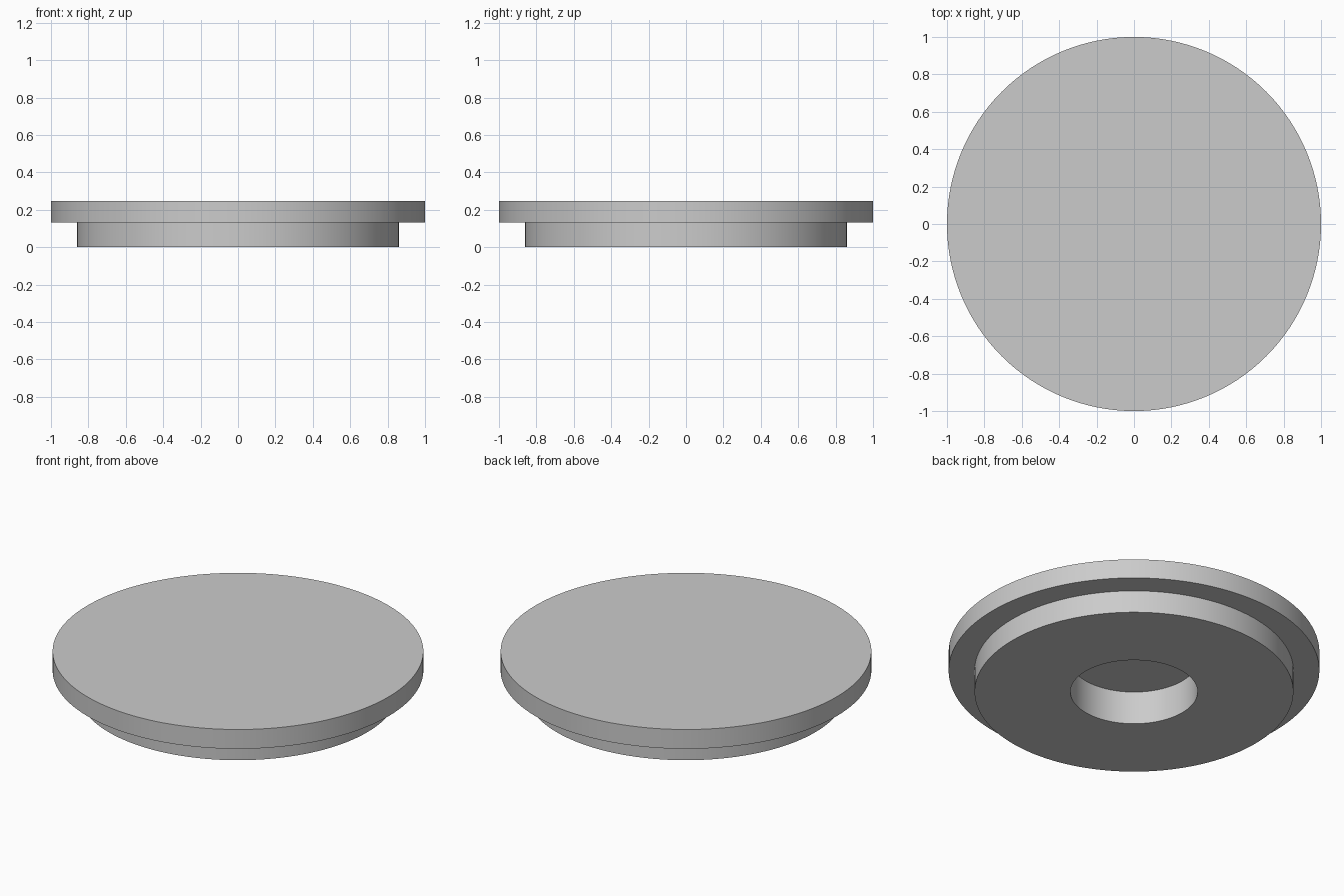
import bpy
import bmesh
import math

default = bpy.data.objects.get("Cube")
if default:
    bpy.data.objects.remove(default, do_unlink=True)

GREY = (0.6, 0.6, 0.6, 1.0)
mat = bpy.data.materials.new("plain grey")
mat.use_nodes = True
mat.diffuse_color = GREY
mat.node_tree.nodes["Principled BSDF"].inputs["Base Color"].default_value = GREY


def lathe(name, profile, steps=128):
    """Revolve a (radius, height) profile that starts and ends on the z axis."""
    bm = bmesh.new()
    verts = [bm.verts.new((r, 0, z)) for r, z in profile]
    edges = [bm.edges.new(pair) for pair in zip(verts, verts[1:])]
    bmesh.ops.spin(bm, geom=verts + edges, cent=(0, 0, 0), axis=(0, 0, 1),
                   angle=math.tau, steps=steps, use_duplicate=False)
    bmesh.ops.remove_doubles(bm, verts=bm.verts, dist=0.0001)
    bmesh.ops.recalc_face_normals(bm, faces=bm.faces)
    mesh = bpy.data.meshes.new(name)
    bm.to_mesh(mesh)
    bm.free()
    obj = bpy.data.objects.new(name, mesh)
    bpy.context.collection.objects.link(obj)
    mesh.materials.append(mat)
    bpy.ops.object.select_all(action="DESELECT")
    obj.select_set(True)
    bpy.context.view_layer.objects.active = obj
    bpy.ops.object.shade_smooth_by_angle(angle=math.radians(30))
    return obj


# Stepped lid: wide rim on top, narrower plug below, blind hole in the underside
TOP, STEP, HOLE_TOP = 0.248, 0.133, 0.197
RIM, PLUG, HOLE = 1.0, 0.86, 0.343
lathe("stepped_lid", [
    (0, HOLE_TOP), (HOLE, HOLE_TOP), (HOLE, 0),
    (PLUG, 0), (PLUG, STEP), (RIM, STEP), (RIM, TOP), (0, TOP),
])
